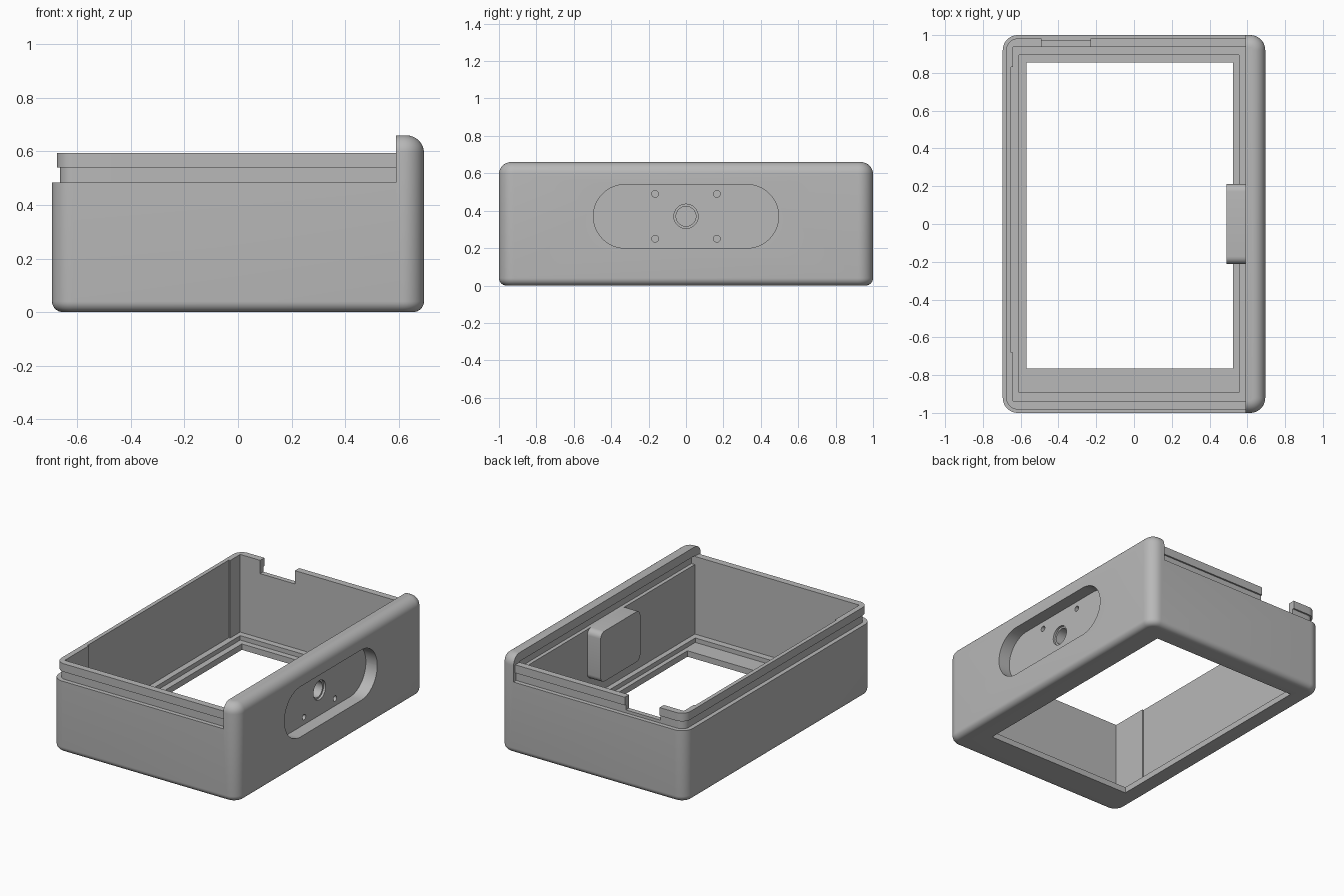
import bpy, bmesh, math
from mathutils import Matrix, Vector

if "Cube" in bpy.data.objects:
    bpy.data.objects.remove(bpy.data.objects["Cube"], do_unlink=True)

grey = bpy.data.materials.new("plain grey")
grey.use_nodes = True
grey.diffuse_color = (0.48, 0.48, 0.48, 1)
grey.node_tree.nodes["Principled BSDF"].inputs["Base Color"].default_value = grey.diffuse_color


def make(name, bm):
    mesh = bpy.data.meshes.new(name)
    bm.normal_update()
    bm.to_mesh(mesh)
    bm.free()
    mesh.materials.append(grey)
    obj = bpy.data.objects.new(name, mesh)
    bpy.context.collection.objects.link(obj)
    return obj


def box_mesh(lo, hi):
    lo, hi = Vector(lo), Vector(hi)
    bm = bmesh.new()
    bmesh.ops.create_cube(bm, size=1)
    for v in bm.verts:
        v.co = (lo + hi) / 2 + v.co * (hi - lo)
    return bm


def round_edges(bm, test, radius, segments=8):
    edges = [e for e in bm.edges if test(e.verts[0].co, e.verts[1].co)]
    bmesh.ops.bevel(bm, geom=edges, offset=radius, segments=segments,
                    profile=0.5, affect='EDGES', clamp_overlap=False)


def along(axis, where=lambda co: True):
    others = [i for i in range(3) if i != axis]
    return lambda a, b: all(abs(a[i] - b[i]) < 1e-4 for i in others) and where(a)


def box(name, lo, hi):
    return make(name, box_mesh(lo, hi))


def cylinder(name, radius, x0, x1, y, z):
    bm = bmesh.new()
    bmesh.ops.create_cone(bm, cap_ends=True, segments=32, radius1=radius,
                          radius2=radius, depth=x1 - x0)
    bm.transform(Matrix.Translation(((x0 + x1) / 2, y, z)) @ Matrix.Rotation(math.pi / 2, 4, 'Y'))
    return make(name, bm)


def combine(target, tool, operation='DIFFERENCE'):
    tool.hide_render = True
    mod = target.modifiers.new("combine", 'BOOLEAN')
    mod.operation, mod.solver, mod.object = operation, 'EXACT', tool
    bpy.context.view_layer.objects.active = target
    bpy.ops.object.modifier_apply(modifier=mod.name)
    bpy.data.objects.remove(tool, do_unlink=True)


TOP, STEP, LIP, STEP_X = 0.66, 0.485, 0.595, 0.59
FLOOR = 0.07

# Rounded outer housing
bm = box_mesh((-0.695, -1, 0), (0.695, 1, TOP))
round_edges(bm, along(2), 0.08, 10)
for height, radius in ((0, 0.04), (TOP, 0.065)):
    round_edges(bm, lambda a, b: abs(a.z - height) < 1e-4 and abs(b.z - height) < 1e-4, radius)
body = make("housing", bm)


def hollow(obj):
    # Main cavity and the shallow relief in the left-hand long wall
    combine(obj, box("cavity_cutter", (-0.64, -0.937, FLOOR), (STEP_X, 0.937, 1)))
    combine(obj, box("relief_cutter", (-0.65, -0.68, FLOOR), (-0.6, 0.83, 1)))


# Lower three walls, leaving one tall side
combine(body, box("step_cutter", (-1, -1.2, STEP), (STEP_X, 1.2, 1)))
hollow(body)

# Recessed seat and window in the floor
combine(body, box("seat_cutter", (-0.61, -0.892, 0.04), (0.555, 0.895, 0.2)))
combine(body, box("window_cutter", (-0.57, -0.765, -0.1), (0.525, 0.855, 0.2)))

# Inside channel beneath the tall edge
combine(body, box("channel_cutter", (0.55, -0.937, 0.54), (0.615, 0.937, 0.6)))

# Mounting block on the inside of the tall wall
bm = box_mesh((0.49, -0.212, 0.2), (0.61, 0.212, 0.54))
round_edges(bm, along(0), 0.04, 6)
combine(body, make("mounting_block", bm), 'UNION')

# Long rounded pocket on the outside
bm = box_mesh((0.61, -0.495, 0.2), (0.8, 0.495, 0.54))
round_edges(bm, along(0), 0.1695, 16)
combine(body, make("pocket_cutter", bm))

# Stepped centre socket and four screw holes
combine(body, cylinder("socket_rim_cutter", 0.065, 0.595, 0.65, 0, 0.37))
combine(body, cylinder("socket_cutter", 0.053, 0.53, 0.65, 0, 0.37))
for y in (-0.165, 0.165):
    for z in (0.25, 0.49):
        combine(body, cylinder("screw_cutter", 0.018, 0.55, 0.65, y, z))


# Neck and overhanging lip around the three lower walls
def rim(name, inset, z0, z1):
    bm = box_mesh((-0.695 + inset, -1 + inset, z0), (STEP_X + 0.004, 1 - inset, z1))
    round_edges(bm, along(2, lambda co: co.x < 0), 0.08 - inset)
    obj = make(name, bm)
    hollow(obj)
    # Remove the closing strip on the tall side and notch the back
    combine(obj, box("side_cutter", (0.5, -0.937, 0), (1, 0.937, 1)))
    combine(obj, box("notch_cutter", (-0.49, 0.9, 0.505), (-0.23, 1.1, 1)))
    return obj


neck = rim("rim_neck", 0.029, STEP - 0.003, 0.541)
lip = rim("rim_lip", 0.018, 0.54, LIP)

for obj in (body, neck, lip):
    bpy.ops.object.select_all(action='DESELECT')
    obj.select_set(True)
    bpy.context.view_layer.objects.active = obj
    bpy.ops.object.shade_smooth_by_angle(angle=math.radians(30))
